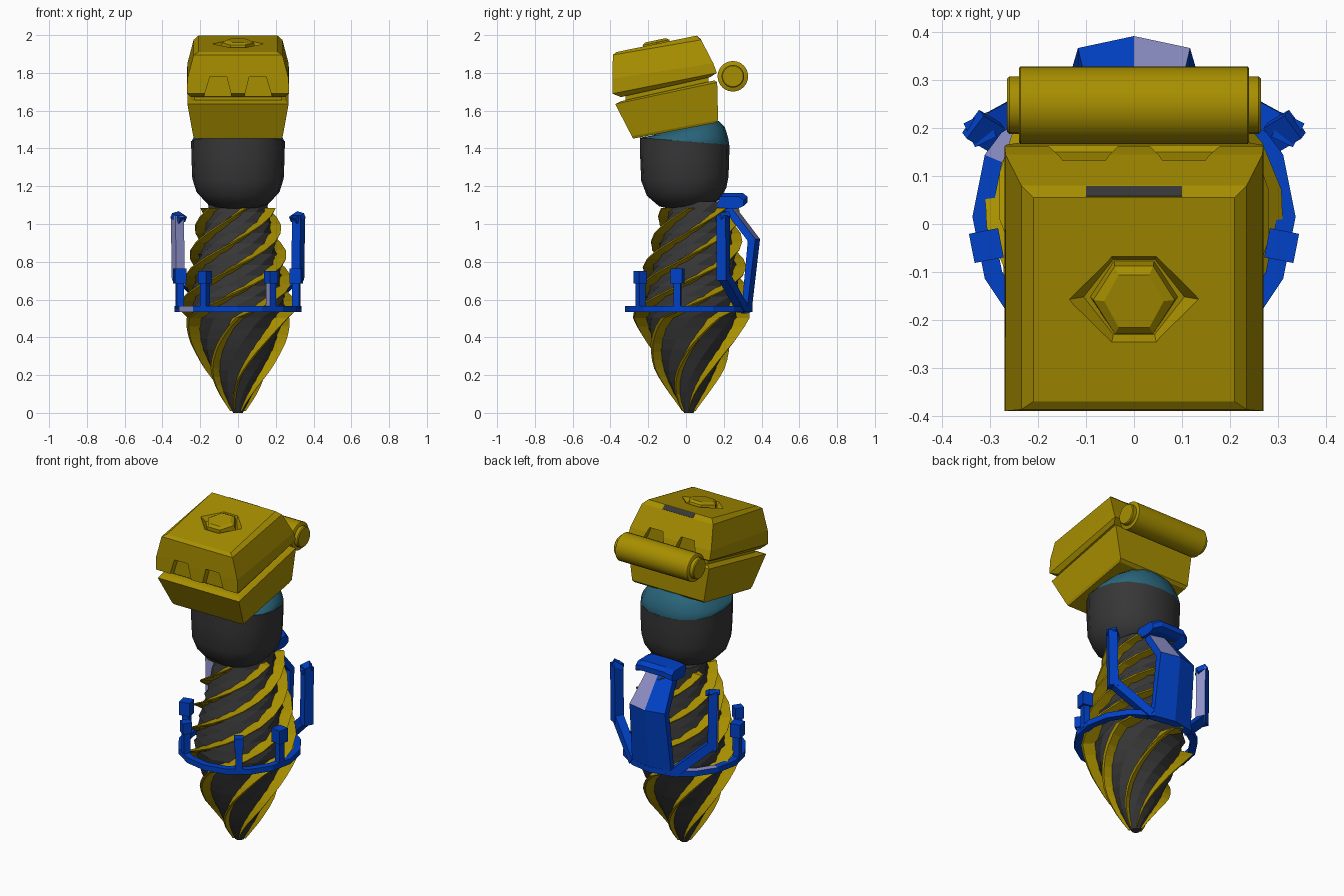
import bpy, bmesh, math
from mathutils import Matrix, Vector

if "Cube" in bpy.data.objects:
    bpy.data.objects.remove(bpy.data.objects["Cube"])


def material(name, rgb):
    m = bpy.data.materials.new(name)
    m.diffuse_color = (*rgb, 1)
    m.use_nodes = True
    m.node_tree.nodes["Principled BSDF"].inputs["Base Color"].default_value = m.diffuse_color
    return m


GOLD = material("gold", (0.39, 0.275, 0.0))
DARK = material("charcoal", (0.038, 0.038, 0.038))
BLUE = material("blue", (0.0, 0.052, 0.57))
LILAC = material("pale_lilac", (0.28, 0.29, 0.6))
TEAL = material("teal", (0.022, 0.13, 0.195))


def loft(name, rings, mats, smooth=False, closed=False):
    """Skin a list of equal-length point rings; cap the ends or close the loop."""
    bm = bmesh.new()
    vs = [[bm.verts.new(p) for p in r] for r in rings]
    n = len(rings[0])
    pairs = list(zip(vs, vs[1:])) + ([(vs[-1], vs[0])] if closed else [])
    for a, b in pairs:
        for i in range(n):
            bm.faces.new((a[i], a[(i + 1) % n], b[(i + 1) % n], b[i]))
    if not closed:
        bm.faces.new(vs[0])
        bm.faces.new(vs[-1])
    bmesh.ops.recalc_face_normals(bm, faces=bm.faces)
    me = bpy.data.meshes.new(name)
    bm.to_mesh(me)
    bm.free()
    ob = bpy.data.objects.new(name, me)
    bpy.context.collection.objects.link(ob)
    for m in mats:
        me.materials.append(m)
    if smooth:
        bpy.ops.object.select_all(action='DESELECT')
        ob.select_set(True)
        bpy.context.view_layer.objects.active = ob
        bpy.ops.object.shade_smooth_by_angle(angle=math.radians(40))
    return ob


def paint(ob, rule):
    """Give the second material to the faces that match a rule."""
    for f in ob.data.polygons:
        f.material_index = int(rule(f.center, f.normal))


def cut(target, cutter):
    mod = target.modifiers.new("cut", 'BOOLEAN')
    mod.operation, mod.solver, mod.object = 'DIFFERENCE', 'EXACT', cutter
    bpy.context.view_layer.objects.active = target
    bpy.ops.object.modifier_apply(modifier=mod.name)
    bpy.data.objects.remove(cutter)


def box_ring(yf, zf, yb, zb, hx):
    return [(-hx, yf, zf), (hx, yf, zf), (hx, yb, zb), (-hx, yb, zb)]


def circle(r, cy, z, n, tilt=0.0, turn=0.0, square=0.0):
    """Ring of points; square > 0 swells it towards the diagonals."""
    out = []
    for i in range(n):
        a = turn + math.tau * i / n
        q = r * (1 + square * math.sin(2 * a) ** 2)
        y = q * math.sin(a) * (.955 if square else 1)
        out.append((q * math.cos(a), cy + y, z + tilt * y))
    return out


def beam(name, a, b, w, yaw=0.0, d=None):
    """Rectangular bar between two points."""
    a, b = Vector(a), Vector(b)
    t = (b - a).normalized()
    side = Vector((math.cos(yaw), math.sin(yaw), 0))
    side = (side - t * side.dot(t)).normalized()
    up = t.cross(side)
    u, v = side * w / 2, up * (d or w) / 2
    return loft(name, [[p + u + v, p - u + v, p - u - v, p + u - v] for p in (a, b)], (BLUE, LILAC))


# --- Drill: twisted cone with spiral fins ---
PROFILE = [(0, .025), (.1, .08), (.2, .13), (.35, .195), (.55, .262),
           (.75, .235), (.9, .2), (1.12, .16)]


def radius(z):
    for (z0, r0), (z1, r1) in zip(PROFILE, PROFILE[1:]):
        if z <= z1:
            return r0 + (r1 - r0) * (z - z0) / (z1 - z0)
    return PROFILE[-1][1]


def centre(z):
    return .015 + .05 * z * z


def twist(z):
    return 3.1 * z if z < .5 else 1.55 + 7.6 * (z - .5)


levels = [1.12 * i / 20 for i in range(21)]
loft("drill_body", [circle(radius(z), centre(z), z, 12, 0, twist(z)) for z in levels], [DARK])

for k in range(6):
    rings = []
    for i in range(25):
        z = .01 + 1.075 * i / 24
        r, a = radius(z), twist(z) + math.tau * k / 6
        out = .045 * min(1, .2 + z / .3) + .018 * max(0, 1 - abs(z - .5) / .18)
        half = .1 if z < .5 else .135
        section = [(-half, r * .94), (-.03, r + out), (.03, r + out * .9), (half, r * .94)]
        rings.append([(q * math.cos(a + d), centre(z) + q * math.sin(a + d), z)
                      for d, q in section])
    loft(f"spiral_fin_{k + 1}", rings, [GOLD])

# --- Neck barrel and its teal crown, flush with each other ---
loft("neck_barrel", [circle(r, cy, z, 16, t, 0, .05) for z, r, cy, t in (
    (1.098, .13, .03, .13), (1.115, .17, .02, .13), (1.17, .22, .003, .1),
    (1.24, .242, -.006, .05), (1.36, .247, -.007, 0), (1.438, .248, -.007, -.08),
    (1.44, .2, -.007, -.08))], [DARK], True)
loft("neck_crown", [circle(r, cy, z, 16, t, 0, .05) for z, r, cy, t in (
    (1.40, .235, -.004, -.08), (1.438, .246, -.006, -.08), (1.458, .236, -.002, -.01),
    (1.49, .205, .01, .12), (1.515, .165, .015, .2), (1.52, .1, .015, .2))], [TEAL], True)

# --- Head: lower block, core and upper block ---
loft("head_lower", [box_ring(-.28, 1.452, .155, 1.535, .23), box_ring(-.287, 1.465, .17, 1.55, .237),
                    box_ring(-.375, 1.635, .165, 1.75, .268),
                    box_ring(-.345, 1.65, .15, 1.76, .25)], [GOLD])
loft("head_core", [box_ring(-.32, 1.63, .12, 1.73, .23),
                   box_ring(-.32, 1.69, .12, 1.80, .23)], [GOLD])
upper = loft("head_upper", [box_ring(-.345, 1.672, .13, 1.778, .25), box_ring(-.39, 1.69, .163, 1.80, .27),
                            box_ring(-.39, 1.77, .145, 1.85, .268),
                            box_ring(-.387, 1.895, .08, 1.975, .235),
                            box_ring(-.37, 1.91, .055, 1.997, .21)], [GOLD])

# Paired notches at the front and rear
for s in (-1, 1):
    for y0, y1, z0, z1, e in ((-.5, -.35, 1.66, 1.78, 0), (.112, .3, 1.75, 1.875, .015)):
        shape = [(.03 - e, z0), (.185 + e, z0), (.148, z1), (.06, z1)]
        cut(upper, loft("notch_cutter", [[(s * x, y, z) for x, z in shape] for y in (y0, y1)], [GOLD]))

# Dark strip along the rear top edge
loft("rear_edge_strip", [[(x, .056, 1.994), (x, .077, 1.975), (x, .079, 1.978), (x, .058, 1.997)]
                         for x in (-.1, .1)], [DARK])

# Hexagonal socket and stud on top
top = Matrix.Translation((0, -.157, 1.953)) @ Matrix.Rotation(math.atan(.204), 4, 'X')


def hexagon(hx, hy, flat, h):
    pts = [(hx, 0), (flat, hy), (-flat, hy), (-hx, 0), (-flat, -hy), (flat, -hy)]
    return [top @ Vector((x, y, h)) for x, y in pts]


cut(upper, loft("socket_cutter", [hexagon(.14, .093, .047, .005), hexagon(.105, .08, .043, -.025)], [GOLD]))
loft("top_stud", [hexagon(.092, .077, .042, -.03), hexagon(.085, .072, .04, .008),
                  hexagon(.062, .056, .032, .02)], [GOLD])


# --- Roll behind the head ---
def disc(x, r):
    return [(x, .248 + r * math.cos(math.tau * i / 24), 1.782 + r * math.sin(math.tau * i / 24))
            for i in range(24)]


loft("rear_roll", [disc(x, r) for x, r in ((-.24, .077), (-.237, .081), (.237, .081), (.24, .077))], [GOLD], True)
loft("roll_caps", [disc(x, r) for x, r in ((-.265, .055), (-.26, .06), (.26, .06), (.265, .055))], [GOLD], True)

# --- Harness ring around the drill ---
ring = loft("harness_ring", [[(r * math.cos(a), .015 + r * math.sin(a), z)
                              for r, z in ((.298, .535), (.337, .535), (.337, .567), (.298, .567))]
                             for a in (math.tau * i / 16 for i in range(16))], [BLUE, LILAC], closed=True)
paint(ring, lambda c, n: -.3 < c.x < -.2 and abs(n.z) < .5 and c.y < -.1 and n.y < 0
      or -.27 < c.x < -.1 and c.y > .1 and n.z > .5)

for s, side in ((-1, "left"), (1, "right")):
    # Short posts with block heads
    for n, x, y, h, w in ((1, .308, -.045, .765, .062), (2, .175, -.242, .75, .052)):
        yaw = math.atan2(y - .015, s * x)
        post = beam(f"post_{n}_{side}", (s * x, y, .55), (s * x, y, .7), .038, yaw)
        if s > 0 and n == 2:
            paint(post, lambda c, m: m.x < -.3)
        beam(f"post_head_{n}_{side}", (s * x, y, .685), (s * x, y, h), w, yaw)
    # Tall arm, sloping brace and hooked tip
    yaw = math.radians(90 - s * 26)
    arm = beam(f"arm_{side}", (s * .316, .198, .7), (s * .321, .196, 1.045), .055, yaw, .05)
    brace = beam(f"arm_brace_{side}", (s * .316, .198, .73), (s * .13, .3, .55), .05, yaw, .05)
    yaw = math.radians(90 + s * 53)
    beam(f"arm_hook_{side}", (s * .336, .208, 1.05), (s * .292, .182, 1.02), .06, yaw, .03)
    if s < 0:
        paint(arm, lambda c, m: m.y < .6 and abs(m.z) < .5)
        paint(brace, lambda c, m: m.y < -.3 and m.z < .5)

# --- Back panel with a central ridge, and its top grip ---
rings = []
for y, z, w, t in ((.347, .535, .13, .03), (.392, .92, .117, .04), (.255, 1.1, .085, .04)):
    rings.append([(-w, y - .025, z), (0, y, z), (w, y - .025, z),
                  (w, y - .025 - t, z - .01), (0, y - t, z - .01), (-w, y - .025 - t, z - .01)])
panel = loft("back_panel", rings, [BLUE, LILAC])
paint(panel, lambda c, n: .95 < c.z < 1.05 and c.x > .02 and n.z > .3)

grip = [(.182, 1.12), (.2, 1.165), (.3, 1.165), (.325, 1.145), (.325, 1.115), (.29, 1.1), (.2, 1.1)]
loft("panel_grip", [[(x, y + dy, z + dz) for y, z in grip] for x, dy, dz in (
    (-.12, -.02, -.02), (-.075, 0, 0), (.075, 0, 0), (.12, -.02, -.02))], [BLUE])
